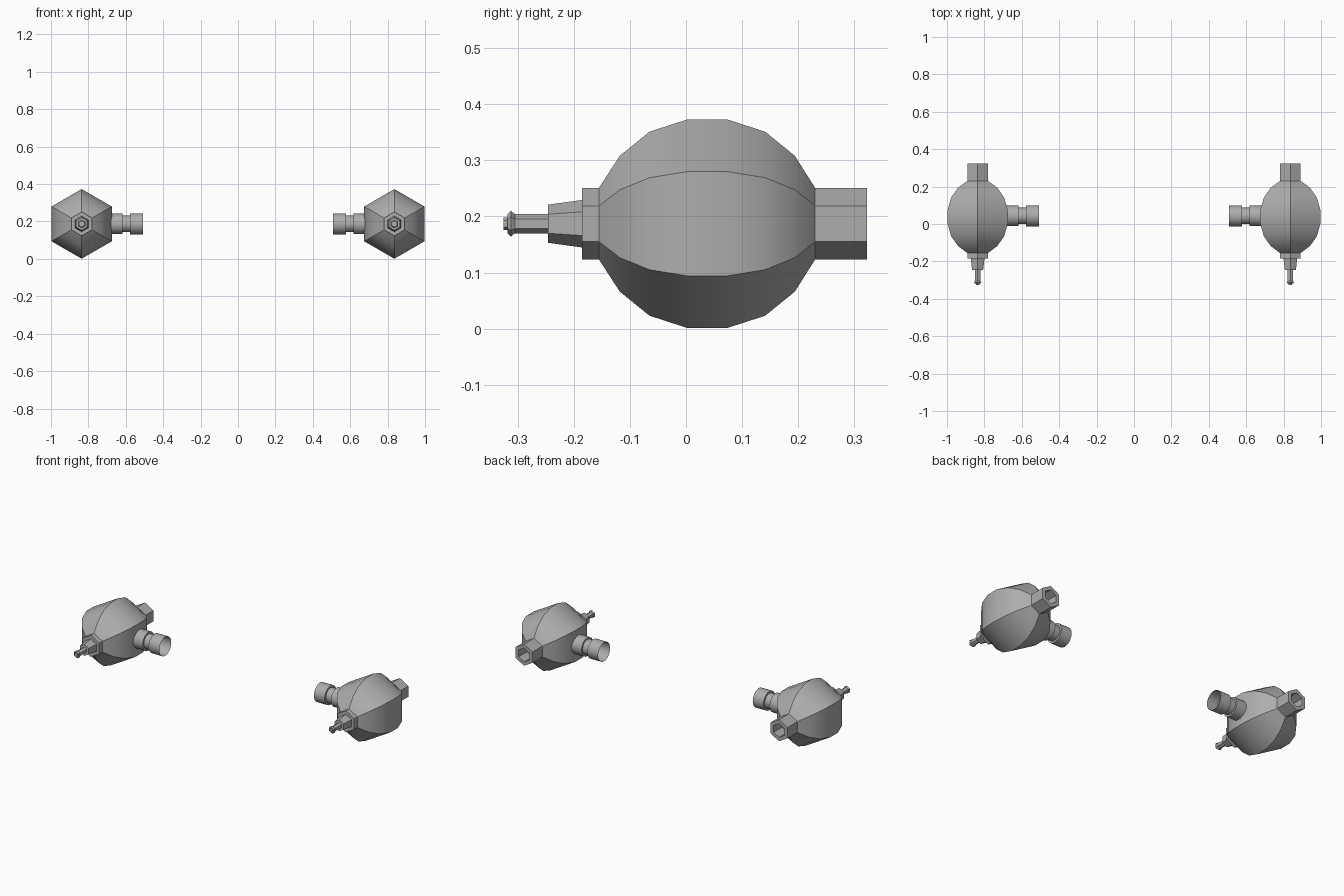
import bpy, bmesh
from math import sin, cos, tau, radians

if "Cube" in bpy.data.objects:
    bpy.data.objects.remove(bpy.data.objects["Cube"])

CX, CZ = 0.836, 0.187     # pod centre
PORT_Y = 0.043            # side port position along the pod

# Mid-grey metal for every part
grey = bpy.data.materials.new("mid_grey")
grey.diffuse_color = (0.42, 0.42, 0.42, 1)
grey.use_nodes = True
grey.node_tree.nodes["Principled BSDF"].inputs["Base Color"].default_value = grey.diffuse_color


def finish(name, bm):
    me = bpy.data.meshes.new(name)
    bm.to_mesh(me)
    bm.free()
    me.materials.append(grey)
    ob = bpy.data.objects.new(name, me)
    bpy.context.collection.objects.link(ob)
    bpy.ops.object.select_all(action='DESELECT')
    ob.select_set(True)
    bpy.context.view_layer.objects.active = ob
    bpy.ops.object.shade_smooth_by_angle(angle=radians(30))
    return ob


def lathe(name, profile, sides, axis, side, caps=True):
    """Sweep (distance, radius) points round the y axis or the x axis."""
    bm = bmesh.new()
    rings = []
    for t, r in profile:
        ring = []
        for i in range(sides):
            a = tau * i / sides
            u, w = r * sin(a), r * cos(a)
            co = (side * CX + u, t, CZ + w) if axis == 'y' else (side * t, PORT_Y + u, CZ + w)
            ring.append(bm.verts.new(co))
        rings.append(ring)
    for a, b in zip(rings, rings[1:]):
        for i in range(sides):
            j = (i + 1) % sides
            bm.faces.new((a[i], a[j], b[j], b[i]))
    if caps:
        bm.faces.new(rings[0])
        bm.faces.new(rings[-1])
    bmesh.ops.recalc_face_normals(bm, faces=bm.faces)
    return finish(name, bm)


body = [(-0.155, 0.064), (-0.118, 0.121), (-0.065, 0.164), (0.003, 0.186),
        (0.073, 0.186), (0.141, 0.164), (0.194, 0.121), (0.230, 0.064)]
collar = [(-0.185, 0.064), (-0.150, 0.064)]
nose = [(-0.246, 0.034), (-0.180, 0.043)]
needle = [(-0.325, 0.011), (-0.318, 0.011), (-0.318, 0.017), (-0.312, 0.023),
          (-0.305, 0.017), (-0.240, 0.017)]
exhaust = [(0.225, 0.064), (0.323, 0.064), (0.323, 0.041), (0.245, 0.041)]
port = [(0.690, 0.055), (0.617, 0.055), (0.617, 0.044), (0.577, 0.044),
        (0.577, 0.056), (0.507, 0.056)]

for side, label in ((-1, "left"), (1, "right")):
    # Hexagonal pod, front barrel and rear tube
    lathe(f"pod_body_{label}", body, 6, 'y', side)
    lathe(f"front_collar_{label}", collar, 6, 'y', side)
    lathe(f"front_nose_{label}", nose, 6, 'y', side)
    lathe(f"barrel_tip_{label}", needle, 6, 'y', side)
    lathe(f"rear_tube_{label}", exhaust, 6, 'y', side)
    # Round inward-facing socket, open at the end
    lathe(f"side_socket_{label}", port, 32, 'x', side, caps=False)
